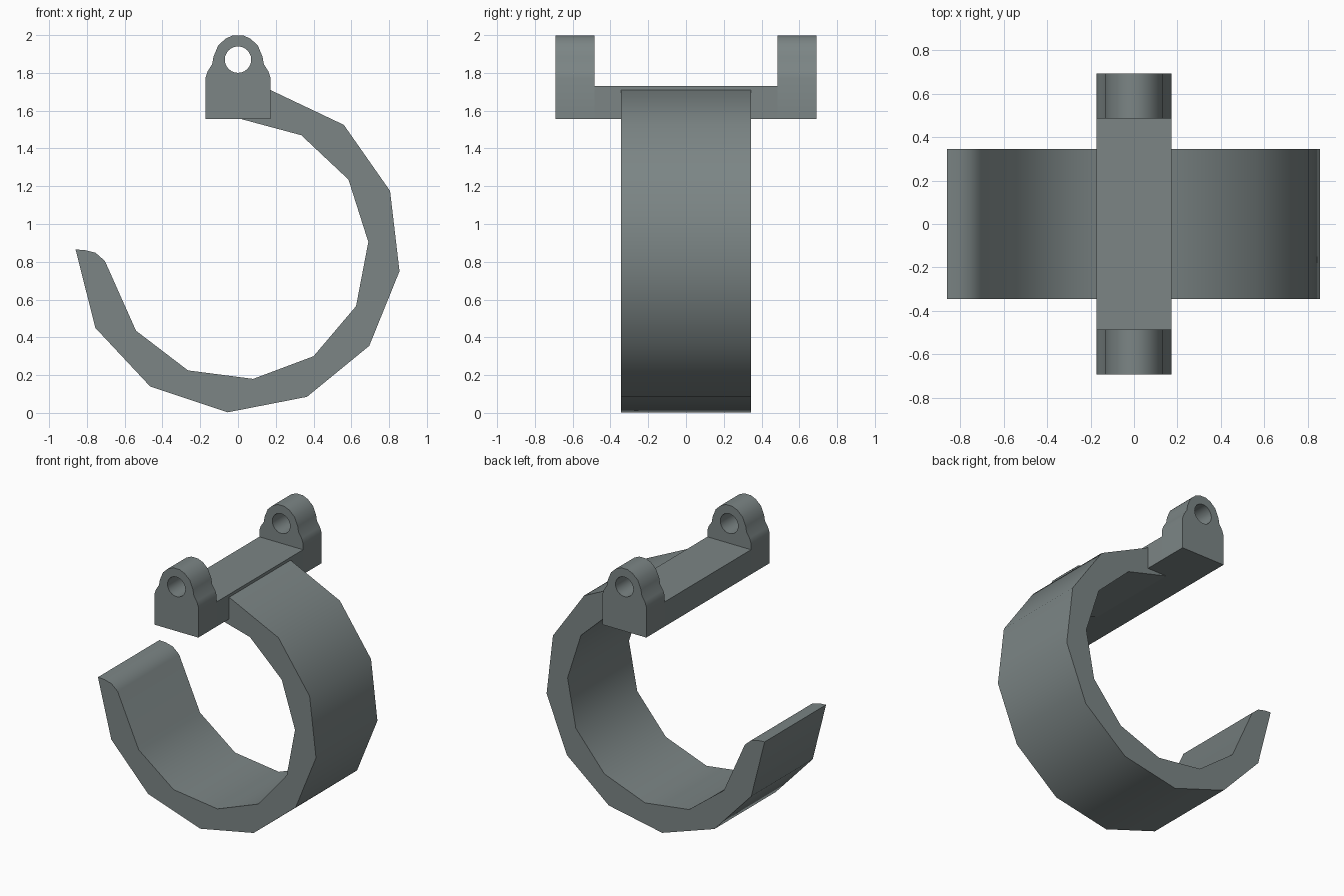
import bpy, bmesh, math

if "Cube" in bpy.data.objects:
    bpy.data.objects.remove(bpy.data.objects["Cube"])

grey = bpy.data.materials.new("slate grey")
grey.diffuse_color = (0.20, 0.235, 0.235, 1)
grey.use_nodes = True
grey.node_tree.nodes["Principled BSDF"].inputs["Base Color"].default_value = grey.diffuse_color


def extrude_profile(name, loops, y0, y1):
    """Fill closed x-z loops (later loops are holes) and extrude from y0 to y1."""
    bm = bmesh.new()
    edges = []
    for loop in loops:
        vs = [bm.verts.new((x, y0, z)) for x, z in loop]
        edges += [bm.edges.new((vs[i - 1], vs[i])) for i in range(len(vs))]
    bmesh.ops.triangle_fill(bm, edges=edges, use_beauty=True, normal=(0, -1, 0))
    ext = bmesh.ops.extrude_face_region(bm, geom=bm.faces[:], use_keep_orig=True)
    moved = [g for g in ext["geom"] if isinstance(g, bmesh.types.BMVert)]
    bmesh.ops.translate(bm, verts=moved, vec=(0, y1 - y0, 0))
    bmesh.ops.recalc_face_normals(bm, faces=bm.faces[:])
    mesh = bpy.data.meshes.new(name)
    bm.to_mesh(mesh)
    bm.free()
    mesh.materials.append(grey)
    obj = bpy.data.objects.new(name, mesh)
    bpy.context.collection.objects.link(obj)
    bpy.ops.object.select_all(action='DESELECT')
    obj.select_set(True)
    bpy.context.view_layer.objects.active = obj
    bpy.ops.object.shade_smooth_by_angle(angle=math.radians(38))
    return obj


# Open ring: outer edge, rounded free tip, then inner edge back to the bar
outer = [(0.05, 1.71), (0.17, 1.71), (0.56, 1.525), (0.805, 1.175), (0.855, 0.75),
         (0.695, 0.355), (0.365, 0.085), (-0.055, 0.003), (-0.465, 0.14), (-0.755, 0.45)]
tip = [(-0.86, 0.865), (-0.81, 0.862), (-0.755, 0.848), (-0.705, 0.805)]
inner = [(-0.54, 0.435), (-0.265, 0.225), (0.08, 0.18), (0.40, 0.30), (0.625, 0.565),
         (0.69, 0.905), (0.585, 1.235), (0.335, 1.47), (0.0, 1.56)]
extrude_profile("hook_ring", [outer + tip + inner], -0.345, 0.345)

# Cross bar between the two lugs
W, BASE, LUG_IN, LUG_OUT = 0.172, 1.555, 0.485, 0.692
extrude_profile("cross_bar", [[(-W, BASE), (W, BASE), (W, 1.73), (-W, 1.73)]], -LUG_IN, LUG_IN)

# Pierced lugs with a rounded head, mirrored front and back
half = [(W, BASE), (W, 1.775), (0.160, 1.81), (0.137, 1.845), (0.130, 1.885),
        (0.105, 1.945), (0.065, 1.982), (0.025, 1.999)]
head = half + [(-x, z) for x, z in reversed(half)]
hole = [(0.07 * math.cos(a * math.pi / 12), 1.87 + 0.07 * math.sin(a * math.pi / 12))
        for a in range(24)]
for name, s in (("front_lug", -1), ("back_lug", 1)):
    extrude_profile(name, [head, hole], s * LUG_IN, s * LUG_OUT)
